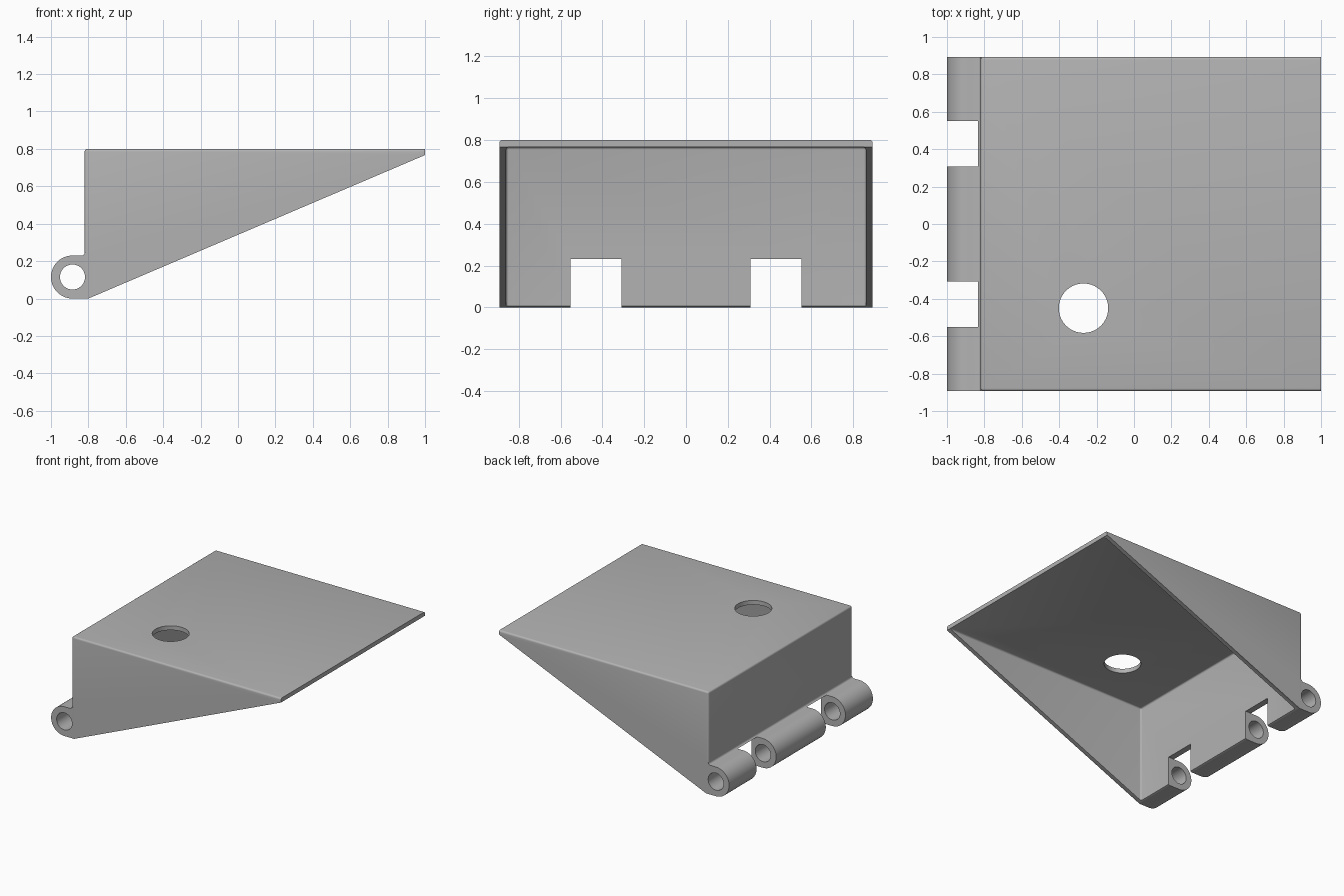
import bpy, bmesh
from math import sin, cos, pi, radians

HALF = 0.893    # half width of the part
WALL = 0.033    # shell thickness

if "Cube" in bpy.data.objects:
    bpy.data.objects.remove(bpy.data.objects["Cube"], do_unlink=True)

grey = bpy.data.materials.new("plain grey")
grey.use_nodes = True
grey.diffuse_color = (0.45, 0.45, 0.45, 1)
grey.node_tree.nodes["Principled BSDF"].inputs["Base Color"].default_value = grey.diffuse_color


def extrude(name, profile, y0, y1, radius=0, rounded=None):
    """Extrude an (x, z) profile along y and round the edges chosen by a rule."""
    bm = bmesh.new()
    face = bm.faces.new([bm.verts.new((x, y0, z)) for x, z in profile])
    new = bmesh.ops.extrude_face_region(bm, geom=[face])["geom"]
    bmesh.ops.translate(bm, vec=(0, y1 - y0, 0),
                        verts=[v for v in new if isinstance(v, bmesh.types.BMVert)])
    bmesh.ops.recalc_face_normals(bm, faces=bm.faces)
    if rounded:
        edges = [e for e in bm.edges if rounded(*[v.co for v in e.verts])]
        bmesh.ops.bevel(bm, geom=edges, offset=radius, segments=4,
                        profile=0.5, affect='EDGES')
    mesh = bpy.data.meshes.new(name)
    bm.to_mesh(mesh)
    bm.free()
    mesh.materials.append(grey)
    obj = bpy.data.objects.new(name, mesh)
    bpy.context.collection.objects.link(obj)
    return obj


def box(x0, x1, z0, z1):
    return [(x0, z0), (x1, z0), (x1, z1), (x0, z1)]


def arc(cx, cz, r, start, end, n):
    return [(cx + r * cos(start + (end - start) * i / n),
             cz + r * sin(start + (end - start) * i / n)) for i in range(n + 1)]


def combine(target, tool, operation):
    """Apply a boolean and discard the helper."""
    mod = target.modifiers.new("combine", 'BOOLEAN')
    mod.operation, mod.solver, mod.object = operation, 'EXACT', tool
    tool.hide_render = True
    bpy.context.view_layer.objects.active = target
    bpy.ops.object.modifier_apply(modifier=mod.name)
    bpy.data.objects.remove(tool, do_unlink=True)


# Wedge body, rounded along the top sides, the top back and the back corners
def outer_edge(a, b):
    top = a.z > 0.79 and b.z > 0.79 and not (a.x > 0.9 and b.x > 0.9)
    upright = a.x < -0.81 and b.x < -0.81 and abs(a.z - b.z) > 0.5
    return top or upright


body = extrude("hinged_wedge_cover",
               [(-0.82, 0.8), (1, 0.8), (1, 0.767), (-0.8, 0), (-0.82, 0)],
               -HALF, HALF, 0.014, outer_edge)

# Hinge barrel with a small fillet where it meets the back wall
barrel = (arc(-0.885, 0.115, 0.115, -pi / 2, -3 * pi / 2, 32)
          + arc(-0.835, 0.245, 0.015, -pi / 2, 0, 5)
          + [(-0.8, 0.245), (-0.8, 0)])
combine(body, extrude("hinge_barrel", barrel, -HALF, HALF), 'UNION')

# Hollow underside with softened inner corners
def inner_edge(a, b):
    ceiling = a.z > 0.7 and b.z > 0.7
    upright = abs(a.z - b.z) > 0.5
    return (ceiling or upright) and min(a.x, b.x) < 0


cavity = extrude("cavity_cutter", box(-0.82 + WALL, 1.3, -0.2, 0.766),
                 WALL - HALF, HALF - WALL, 0.012, inner_edge)
combine(body, cavity, 'DIFFERENCE')

# Hinge pin bore
bore = extrude("bore_cutter", arc(-0.885, 0.115, 0.067, 0, 2 * pi, 48)[:-1], -1, 1)
combine(body, bore, 'DIFFERENCE')

# Gaps between the knuckles, cut through the back wall
for y in (-0.43, 0.43):
    gap = extrude("gap_cutter", box(-1.1, -0.7, -0.1, 0.23), y - 0.122, y + 0.122)
    combine(body, gap, 'DIFFERENCE')

# Round hole in the top plate
bpy.ops.mesh.primitive_cylinder_add(vertices=64, radius=0.132, depth=0.4,
                                    location=(-0.27, -0.45, 0.8))
combine(body, bpy.context.object, 'DIFFERENCE')

bpy.ops.object.select_all(action='DESELECT')
body.select_set(True)
bpy.context.view_layer.objects.active = body
bpy.ops.object.shade_smooth_by_angle(angle=radians(30))
